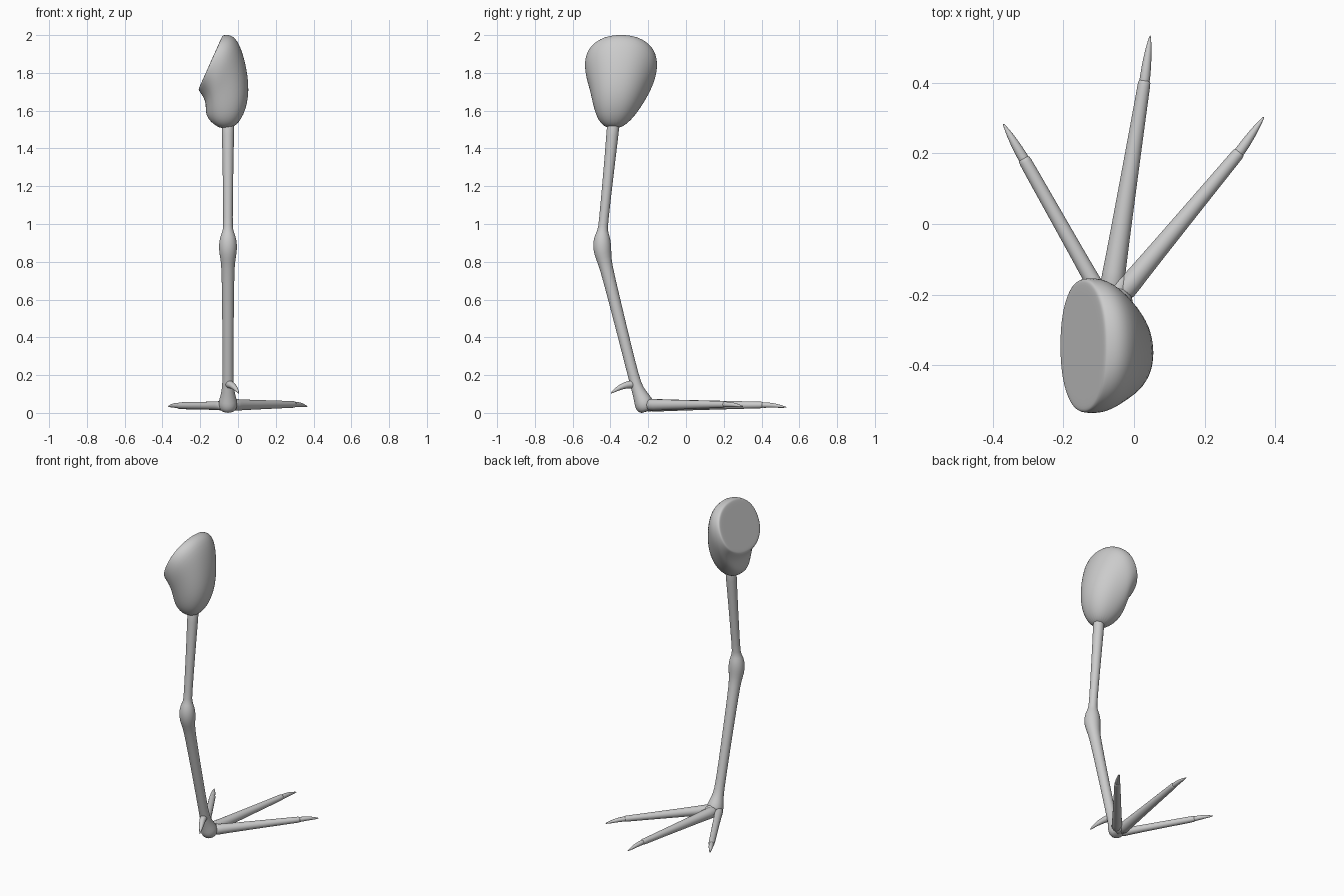
import bpy, bmesh, math
from mathutils import Vector


def finish(name, rings, level=1):
    """Skin a list of vertex rings, cap the ends and smooth the result."""
    bm = bmesh.new()
    loops = [[bm.verts.new(p) for p in ring] for ring in rings]
    n = len(loops[0])
    for a, b in zip(loops, loops[1:]):
        for i in range(n):
            j = (i + 1) % n
            bm.faces.new((a[i], a[j], b[j], b[i]))
    bm.faces.new(loops[0][::-1])
    bm.faces.new(loops[-1])
    bmesh.ops.recalc_face_normals(bm, faces=bm.faces)
    me = bpy.data.meshes.new(name)
    bm.to_mesh(me)
    bm.free()
    for p in me.polygons:
        p.use_smooth = True
    ob = bpy.data.objects.new(name, me)
    bpy.context.collection.objects.link(ob)
    mod = ob.modifiers.new("smooth", 'SUBSURF')
    mod.levels = mod.render_levels = level
    return ob


def tube(name, pts, n=16):
    """Round tube through (x, y, z, radius) points."""
    c = [Vector(p[:3]) for p in pts]
    rings = []
    for k, p in enumerate(pts):
        t = (c[min(k + 1, len(c) - 1)] - c[max(k - 1, 0)]).normalized()
        ref = Vector((1, 0, 0)) if abs(t.z) > 0.6 else Vector((0, 0, 1))
        u = t.cross(ref).normalized()
        v = t.cross(u)
        rings.append([c[k] + p[3] * (math.cos(a) * u + math.sin(a) * v)
                      for a in (2 * math.pi * i / n for i in range(n))])
    return finish(name, rings)


# Thigh: tilted oval slices from the flat cut face down to the shin
# (low x, low z, high x, high z, y min, y max)
slices = [
    (-0.195, 1.745, -0.097, 1.965, -0.485, -0.20),
    (-0.211, 1.712, -0.082, 1.998, -0.530, -0.158),
    (-0.207, 1.704, -0.074, 2.003, -0.536, -0.152),
    (-0.172, 1.655, -0.012, 2.002, -0.538, -0.150),
    (-0.172, 1.605, 0.038, 1.880, -0.513, -0.185),
    (-0.168, 1.568, 0.066, 1.700, -0.493, -0.235),
    (-0.135, 1.530, 0.032, 1.570, -0.468, -0.290),
    (-0.088, 1.503, -0.022, 1.508, -0.420, -0.350),
]


def thigh_ring(s, n=24):
    lo, hi = Vector((s[0], 0, s[1])), Vector((s[2], 0, s[3]))
    mid, half = (lo + hi) / 2, (hi - lo) / 2
    yc, yr = (s[4] + s[5]) / 2, (s[5] - s[4]) / 2
    ring = []
    for i in range(n):
        a = 2 * math.pi * i / n
        cs, sn = (math.copysign(abs(f) ** 0.92, f) for f in (math.cos(a), math.sin(a)))
        ring.append(mid + half * cs + Vector((0, yc + yr * sn, 0)))
    return ring


finish("thigh", [thigh_ring(s) for s in slices], 2)

# Leg with the knobbly joint and rounded heel
X = -0.053
tube("leg", [
    (X, -0.382, 1.56, 0.036), (X, -0.387, 1.50, 0.033), (X, -0.412, 1.25, 0.028),
    (X, -0.438, 1.00, 0.025), (X, -0.441, 0.965, 0.027), (X, -0.444, 0.935, 0.042),
    (X, -0.445, 0.89, 0.050), (X, -0.441, 0.845, 0.047), (X, -0.430, 0.80, 0.038),
    (X, -0.415, 0.74, 0.034), (X, -0.335, 0.42, 0.030), (X, -0.275, 0.18, 0.029),
    (X, -0.255, 0.12, 0.033), (X, -0.235, 0.08, 0.044), (X, -0.222, 0.05, 0.053),
    (X, -0.214, 0.02, 0.046), (X, -0.208, 0.007, 0.028)])

# Toes, each with a claw: base, end of toe, claw tip, base radius
toes = {
    "left": ((-0.075, -0.235, 0.038), (-0.312, 0.185, 0.038), (-0.370, 0.284, 0.035), 0.022),
    "middle": ((-0.068, -0.21, 0.040), (0.030, 0.405, 0.042), (0.046, 0.534, 0.030), 0.030),
    "right": ((-0.045, -0.21, 0.042), (0.298, 0.203, 0.045), (0.368, 0.304, 0.034), 0.028),
}
for side, (base, end, tip, r) in toes.items():
    b, e, t = Vector(base), Vector(end), Vector(tip)
    d = (e - b).normalized()
    tube(side + "_toe", [
        (*b, r * 1.25), (*b.lerp(e, 0.12), r * 1.1), (*b.lerp(e, 0.25), r),
        (*b.lerp(e, 0.9), 0.019), (*(e - d * 0.006), 0.0185), (*e, 0.0165), (*(e + d * 0.002), 0.010)])
    m = e.lerp(t, 0.5) + Vector((0, 0, 0.004))
    tube(side + "_claw", [
        (*(e - d * 0.03), 0.015), (*(e + d * 0.005), 0.016), (*m, 0.0125),
        (*e.lerp(t, 0.85), 0.006), (*t, 0.0015)], 12)

# Web between the middle and right toes
tube("toe_web", [(-0.06, -0.225, 0.042, 0.036), (-0.045, -0.18, 0.042, 0.036),
                 (-0.033, -0.155, 0.042, 0.026), (-0.027, -0.14, 0.042, 0.008)])

# Small spur on the back of the leg
tube("back_spur", [
    (-0.053, -0.265, 0.150, 0.024), (-0.042, -0.300, 0.152, 0.021),
    (-0.025, -0.335, 0.142, 0.017), (-0.008, -0.370, 0.124, 0.011),
    (0.005, -0.400, 0.102, 0.002)], 12)
